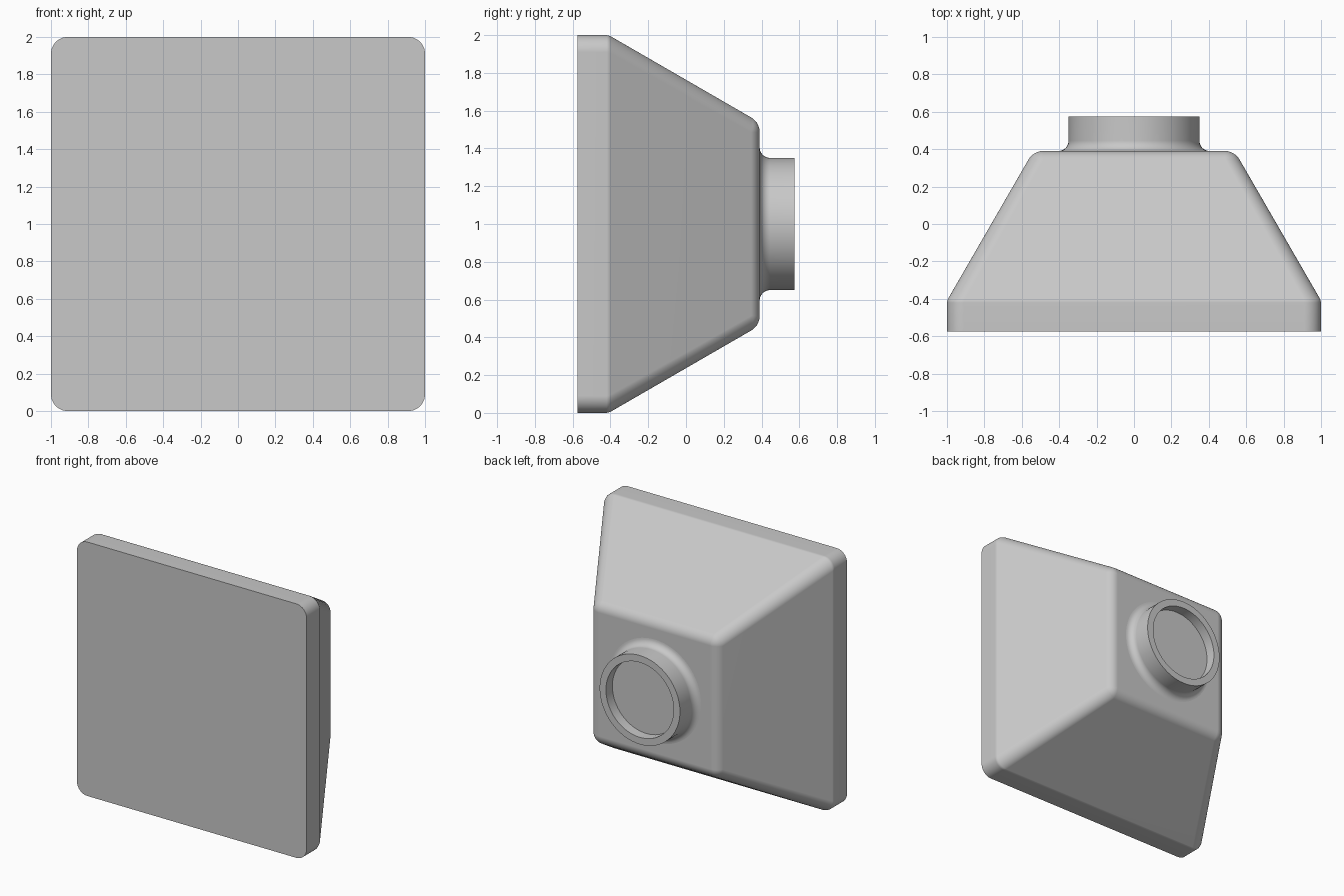
import bpy, bmesh, math

if "Cube" in bpy.data.objects:
    bpy.data.objects.remove(bpy.data.objects["Cube"])

grey = bpy.data.materials.new("light_grey")
grey.diffuse_color = (0.58, 0.58, 0.58, 1)
grey.use_nodes = True
grey.node_tree.nodes["Principled BSDF"].inputs["Base Color"].default_value = grey.diffuse_color


def finish(bm, name):
    """Turn a bmesh into a smooth shaded object with clean flat areas."""
    bmesh.ops.remove_doubles(bm, verts=bm.verts, dist=1e-5)
    bmesh.ops.recalc_face_normals(bm, faces=bm.faces)
    mesh = bpy.data.meshes.new(name)
    bm.to_mesh(mesh)
    bm.free()
    mesh.materials.append(grey)
    obj = bpy.data.objects.new(name, mesh)
    bpy.context.collection.objects.link(obj)
    bpy.ops.object.select_all(action='DESELECT')
    obj.select_set(True)
    bpy.context.view_layer.objects.active = obj
    bpy.ops.object.shade_smooth_by_angle(angle=math.radians(40))
    mod = obj.modifiers.new("flat_normals", 'WEIGHTED_NORMAL')
    mod.keep_sharp = True
    return obj


def loft(bm, rings):
    """Bridge successive closed rings of equal point count."""
    rows = [[bm.verts.new(p) for p in ring] for ring in rings]
    n = len(rows[0])
    for a, b in zip(rows, rows[1:]):
        for i in range(n):
            j = (i + 1) % n
            bm.faces.new((a[i], a[j], b[j], b[i]))
    return rows


def rounded_square(core, r, y, seg=10):
    """Square of half size core, grown outward by radius r, at depth y."""
    pts = []
    for q, (sx, sz) in enumerate(((1, 1), (-1, 1), (-1, -1), (1, -1))):
        for k in range(seg + 1):
            a = math.pi / 2 * (q + k / seg)
            pts.append((sx * core + r * math.cos(a), y,
                        1 + sz * core + r * math.sin(a)))
    return pts


# Hood: square front rim, tapered sides, rounded back edge
R, BACK, CORE = 0.09, 0.39, 0.486
rings = [rounded_square(0.91, R, y) for y in (-0.575, -0.42)]
rings.append(rounded_square(0.905, R, -0.401))
for k in range(9):
    t = math.radians(30 + 60 * k / 8)
    rings.append(rounded_square(CORE, max(R * math.cos(t), 1e-7),
                                BACK - R + R * math.sin(t)))
bm = bmesh.new()
rows = loft(bm, rings)
bm.faces.new(rows[0])
bm.faces.new(rows[-1])
finish(bm, "hood")

# Outlet collar: filleted base, flat rim and shallow closed bore
F = 0.055
profile = [(0.35 + F - F * math.sin(t), BACK + F - F * math.cos(t))
           for t in (math.pi / 2 * k / 8 for k in range(9))]
profile += [(0.35, 0.575), (0.295, 0.575), (0.295, 0.495)]
N = 64
bm = bmesh.new()
rows = loft(bm, [[(r * math.cos(2 * math.pi * i / N), y,
                   1 + r * math.sin(2 * math.pi * i / N)) for i in range(N)]
                 for r, y in profile])
bm.faces.new(rows[-1])
finish(bm, "outlet_collar")
